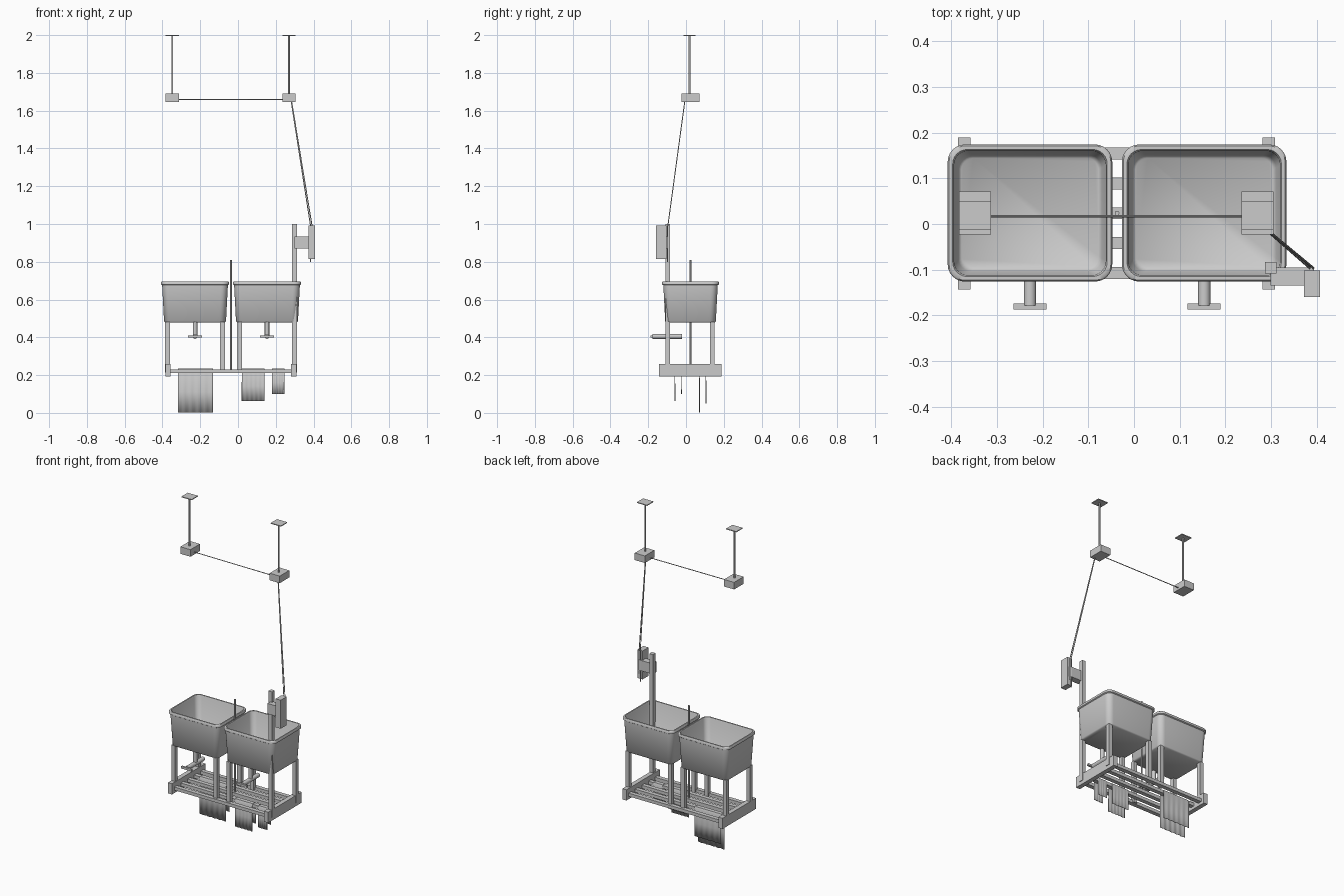
import bpy, bmesh, math
from mathutils import Vector

if "Cube" in bpy.data.objects:
    bpy.data.objects.remove(bpy.data.objects["Cube"])


def mesh_object(name, bm):
    bmesh.ops.recalc_face_normals(bm, faces=bm.faces)
    me = bpy.data.meshes.new(name)
    bm.to_mesh(me)
    bm.free()
    ob = bpy.data.objects.new(name, me)
    bpy.context.collection.objects.link(ob)
    return ob


def smooth(ob, angle=40):
    bpy.ops.object.select_all(action='DESELECT')
    ob.select_set(True)
    bpy.context.view_layer.objects.active = ob
    bpy.ops.object.shade_smooth_by_angle(angle=math.radians(angle))


def box(name, x0, x1, y0, y1, z0, z1):
    bm = bmesh.new()
    bmesh.ops.create_cube(bm, size=1)
    for v in bm.verts:
        v.co = ((x0 + x1) / 2 + v.co.x * (x1 - x0),
                (y0 + y1) / 2 + v.co.y * (y1 - y0),
                (z0 + z1) / 2 + v.co.z * (z1 - z0))
    return mesh_object(name, bm)


def rod(name, a, b, r, sides=16):
    a, b = Vector(a), Vector(b)
    bm = bmesh.new()
    bmesh.ops.create_cone(bm, cap_ends=True, segments=sides, radius1=r, radius2=r, depth=(b - a).length)
    rot = (b - a).to_track_quat('Z', 'Y')
    for v in bm.verts:
        v.co = rot @ v.co + (a + b) / 2
    ob = mesh_object(name, bm)
    smooth(ob)
    return ob


def rounded_rect(hx, hy, r, n=6):
    pts = []
    for k, (sx, sy) in enumerate([(1, 1), (-1, 1), (-1, -1), (1, -1)]):
        for i in range(n + 1):
            t = math.pi / 2 * (k + i / n)
            pts.append((sx * (hx - r) + r * math.cos(t), sy * (hy - r) + r * math.sin(t)))
    return pts


def tub(name, cx, cy):
    # half width, half depth, corner radius, height: outside up, over the lip, inside down
    rows = [(.158, .128, .03, .478), (.164, .134, .034, .484), (.174, .144, .036, .676),
            (.180, .150, .038, .680), (.180, .150, .038, .692), (.177, .147, .036, .696),
            (.169, .139, .032, .696), (.166, .136, .031, .690), (.157, .127, .028, .500),
            (.150, .120, .026, .492)]
    bm = bmesh.new()
    rings = [[bm.verts.new((cx + x, cy + y, z)) for x, y in rounded_rect(hx, hy, r)]
             for hx, hy, r, z in rows]
    for lo, hi in zip(rings, rings[1:]):
        for i in range(len(lo)):
            j = (i + 1) % len(lo)
            bm.faces.new((lo[i], lo[j], hi[j], hi[i]))
    bm.faces.new(rings[0])
    bm.faces.new(rings[-1])
    smooth(mesh_object(name, bm), 50)


def cloth(name, x0, x1, yc, front_z, back_z):
    # sheet draped over one slat, with faint folds toward the hems
    path = [(-.017, front_z), (-.017, (front_z + .22) / 2), (-.017, .222), (-.012, .233), (.012, .233),
            (.017, .222), (.017, (back_z + .22) / 2), (.017, back_z)]
    n = 24
    bm = bmesh.new()
    rows = []
    for dy, z in path:
        amp = .0025 * max(0, (.22 - z) / .2)
        rows.append([bm.verts.new((x0 + (x1 - x0) * i / n,
                                   yc + dy + amp * math.sin(i * 1.3), z)) for i in range(n + 1)])
    for a, b in zip(rows, rows[1:]):
        for i in range(n):
            bm.faces.new((a[i], a[i + 1], b[i + 1], b[i]))
    ob = mesh_object(name, bm)
    mod = ob.modifiers.new("thickness", 'SOLIDIFY')
    mod.thickness = .002
    mod.offset = 0
    smooth(ob)


CY = .024

# tubs, their legs and drain taps
for side, cx in (("left", -.2275), ("right", .1535)):
    tub(side + "_tub", cx, CY)
    for sx in (-1, 1):
        for y, tag in ((-.096, "front"), (.139, "back")):
            x = cx + sx * .146
            top = 1.0 if (side, sx, tag) == ("right", 1, "front") else .482
            name = "tall_post" if top == 1.0 else f"{side}_{tag}_leg"
            box(name, x - .0125, x + .0125, y - .0125, y + .0125, .215, top)
    rod(side + "_drain_pipe", (cx, -.097, .405), (cx, -.097, .482), .012)
    rod(side + "_tap_body", (cx, -.02, .405), (cx, -.178, .405), .0135)
    box(side + "_tap_handle", cx - .036, cx + .036, -.187, -.174, .398, .411)

# slatted shelf with end boards
for i in range(5):
    y = -.107 + i * .0653
    box("shelf_slat", -.372, .295, y - .013, y + .013, .211, .231)
for x in (-.371, .2945):
    box("end_board", x - .014, x + .014, -.143, .189, .193, .26)

# stick between the tubs
rod("stirring_stick", (-.037, CY, .215), (-.037, CY, .81), .005)

# cloths hanging from the slats
cloth("large_cloth", -.317, -.132, .0886, .002, .05)
cloth("medium_cloth", .02, .14, -.0417, .063, .10)
cloth("small_cloth", .18, .246, -.0417, .10, .12)

# ceiling hangers
for x in (-.348, .27):
    box("ceiling_plate", x - .035, x + .035, -.012, .05, 1.995, 2.0)
    rod("hanger_rod", (x, .018, 1.685), (x, .018, 1.997), .005)
    box("hanger_block", x - .035, x + .035, -.023, .071, 1.646, 1.69)

# line between hangers, and cords down to the winder box
rod("cross_line", (-.32, .017, 1.66), (.24, .017, 1.658), .0025, 8)
for i, dx in enumerate((-.004, .004)):
    rod("pull_cord", (.281 + dx / 4, -.005, 1.66), (.388 + dx, -.096, .99), .0025, 8)
    rod("pull_cord_end", (.388 + dx, -.097, .992), (.388 + dx, -.097, .80 + .05 * i), .0025, 8)

# bracket arm and box on the tall post
box("bracket_arm", .298, .394, -.135, -.095, .87, .935)
box("winder_box", .372, .407, -.16, -.102, .815, .993)
